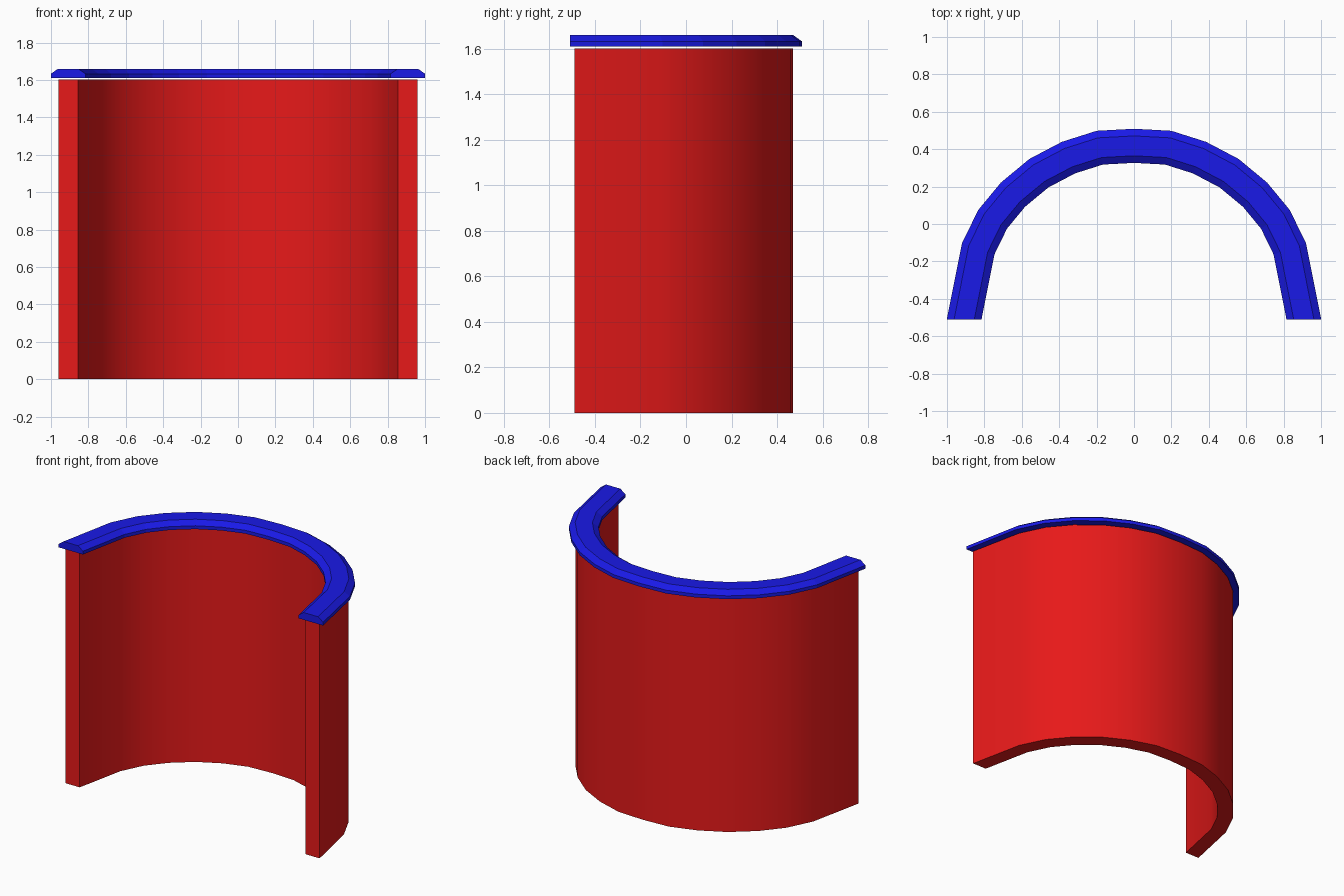
import bpy, bmesh
from mathutils import Vector

if "Cube" in bpy.data.objects:
    bpy.data.objects.remove(bpy.data.objects["Cube"])

# Right half of the arch centreline in plan, from the front end to the crown
BEND = [(0.833, -0.133), (0.756, 0.025), (0.647, 0.157), (0.508, 0.272),
        (0.35, 0.355), (0.183, 0.408)]


def arch_path(end):
    half = [end] + BEND
    pts = half + [(-x, y) for x, y in reversed(half)]
    crown = len(half)
    return [Vector(p) for p in pts[:crown] + [(0, 0.418)] + pts[crown:]]


def miters(path):
    """Outward mitre vector per point; the ends are cut parallel to x."""
    normals = []
    for a, b in zip(path, path[1:]):
        d = (b - a).normalized()
        normals.append(Vector((d.y, -d.x)))
    out = [Vector((1 / normals[0].x, 0))]
    for n, m in zip(normals, normals[1:]):
        out.append((n + m) / (1 + n.dot(m)))
    out.append(Vector((1 / normals[-1].x, 0)))
    return out


def sweep(name, end, profile, color, smooth):
    """Sweep a closed (offset, z) profile along the arch."""
    path = arch_path(end)
    bm = bmesh.new()
    rings = []
    for p, m in zip(path, miters(path)):
        rings.append([bm.verts.new((p.x + m.x * o, p.y + m.y * o, z)) for o, z in profile])
    n = len(profile)
    for r, s in zip(rings, rings[1:]):
        for i in range(n):
            j = (i + 1) % n
            bm.faces.new((r[i], r[j], s[j], s[i]))
    bm.faces.new(rings[0])
    bm.faces.new(rings[-1])
    bmesh.ops.recalc_face_normals(bm, faces=bm.faces)
    mesh = bpy.data.meshes.new(name)
    bm.to_mesh(mesh)
    bm.free()
    obj = bpy.data.objects.new(name, mesh)
    bpy.context.collection.objects.link(obj)
    mat = bpy.data.materials.new(name + "_colour")
    mat.diffuse_color = color
    mat.use_nodes = True
    mat.node_tree.nodes["Principled BSDF"].inputs["Base Color"].default_value = mat.diffuse_color
    mesh.materials.append(mat)
    if smooth:
        bpy.ops.object.select_all(action='DESELECT')
        obj.select_set(True)
        bpy.context.view_layer.objects.active = obj
        bpy.ops.object.shade_smooth_by_angle(angle=0.6)
    return obj


# Curved wall
sweep("curved_wall", (0.9075, -0.49),
      [(-0.052, 0), (0.052, 0), (0.052, 1.602), (-0.052, 1.602)],
      (0.8, 0.01, 0.01, 1), True)

# Chamfered coping, floating just above the wall
sweep("coping", (0.908, -0.51),
      [(-0.091, 1.61), (0.091, 1.61), (0.091, 1.633), (0.053, 1.66),
       (-0.053, 1.66), (-0.091, 1.633)],
      (0.01, 0.01, 0.8, 1), False)
